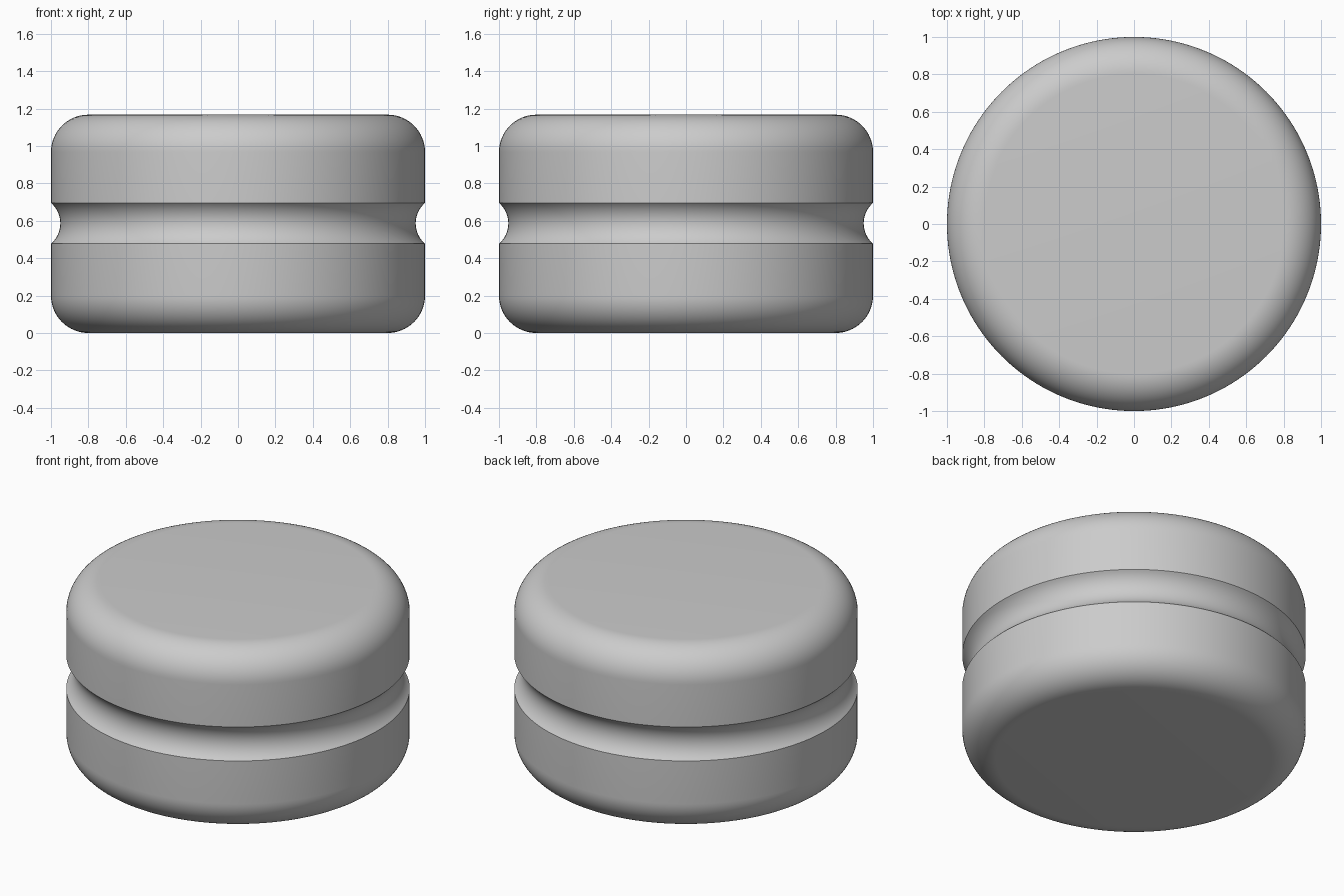
import bpy, bmesh, math

if "Cube" in bpy.data.objects:
    bpy.data.objects.remove(bpy.data.objects["Cube"])

HEIGHT, RADIUS, FILLET = 1.167, 1.0, 0.2
GROOVE_Z, GROOVE_HALF, GROOVE_DEPTH = 0.586, 0.109, 0.05
SEGMENTS = 160


def arc(cx, cz, r, a0, a1, steps):
    """Points (radius, height) along an arc, angles in degrees."""
    pts = []
    for i in range(steps + 1):
        a = math.radians(a0 + (a1 - a0) * i / steps)
        pts.append((cx + r * math.cos(a), cz + r * math.sin(a)))
    return pts


# Profile: lower rounded edge, side groove, upper rounded edge
groove_r = (GROOVE_HALF ** 2 + GROOVE_DEPTH ** 2) / (2 * GROOVE_DEPTH)
groove_a = math.degrees(math.asin(GROOVE_HALF / groove_r))
profile = arc(RADIUS - FILLET, FILLET, FILLET, -90, 0, 16)
profile += arc(RADIUS - GROOVE_DEPTH + groove_r, GROOVE_Z, groove_r,
               180 + groove_a, 180 - groove_a, 16)
profile += arc(RADIUS - FILLET, HEIGHT - FILLET, FILLET, 0, 90, 16)

# Revolve the profile into rings and bridge them
bm = bmesh.new()
rings = []
for r, z in profile:
    rings.append([bm.verts.new((r * math.cos(2 * math.pi * i / SEGMENTS),
                                r * math.sin(2 * math.pi * i / SEGMENTS), z))
                  for i in range(SEGMENTS)])
for low, high in zip(rings, rings[1:]):
    for i in range(SEGMENTS):
        j = (i + 1) % SEGMENTS
        bm.faces.new((low[i], low[j], high[j], high[i]))

# Flat bottom and top
bm.faces.new(list(reversed(rings[0])))
bm.faces.new(rings[-1])
bm.normal_update()

mesh = bpy.data.meshes.new("grooved_disc")
bm.to_mesh(mesh)
bm.free()
disc = bpy.data.objects.new("grooved_disc", mesh)
bpy.context.collection.objects.link(disc)

# Plain grey
grey = bpy.data.materials.new("light_grey")
grey.diffuse_color = (0.6, 0.6, 0.6, 1)
grey.use_nodes = True
grey.node_tree.nodes["Principled BSDF"].inputs["Base Color"].default_value = grey.diffuse_color
mesh.materials.append(grey)

# Smooth surface, crisp groove edges
bpy.context.view_layer.objects.active = disc
disc.select_set(True)
bpy.ops.object.shade_smooth_by_angle(angle=math.radians(30))
